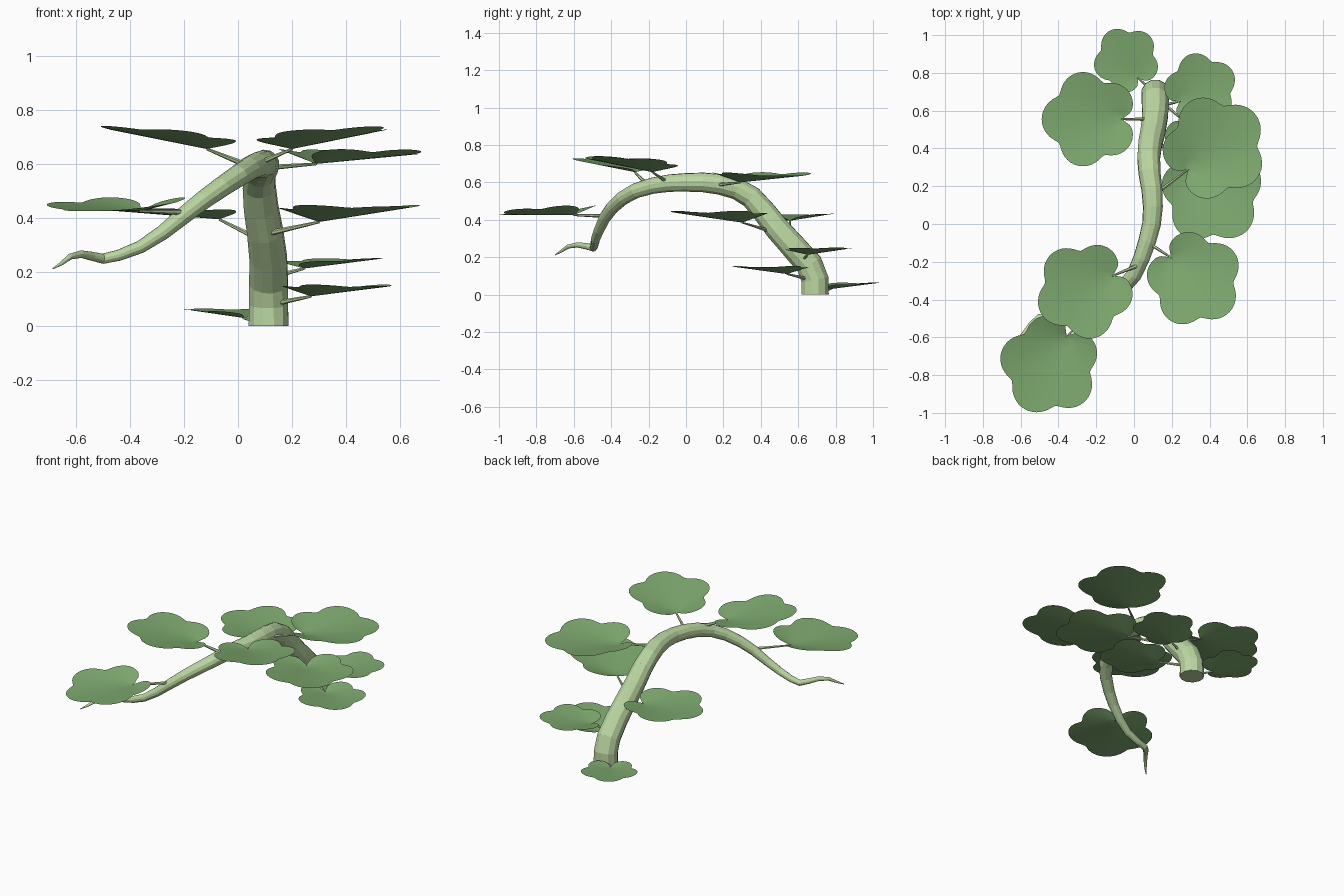
import bpy, bmesh, math
from mathutils import Vector

if "Cube" in bpy.data.objects:
    bpy.data.objects.remove(bpy.data.objects["Cube"])


def material(name, rgb):
    m = bpy.data.materials.new(name)
    m.diffuse_color = (*rgb, 1)
    m.use_nodes = True
    m.node_tree.nodes["Principled BSDF"].inputs["Base Color"].default_value = m.diffuse_color
    return m


STEM = material("pale stem green", (0.50, 0.68, 0.36))
LEAF = material("leaf green", (0.21, 0.40, 0.16))


def finish(name, bm, mat, smooth):
    me = bpy.data.meshes.new(name)
    bm.to_mesh(me)
    bm.free()
    me.materials.append(mat)
    for p in me.polygons:
        p.use_smooth = smooth
    ob = bpy.data.objects.new(name, me)
    bpy.context.collection.objects.link(ob)
    return ob


def tube(name, path, sides, mat):
    """Tapered tube along (x, y, z, radius) points, capped at both ends."""
    bm = bmesh.new()
    pts = [Vector(p[:3]) for p in path]
    rings, side = [], None
    for i, p in enumerate(pts):
        t = (pts[min(i + 1, len(pts) - 1)] - pts[max(i - 1, 0)]).normalized()
        if i == 0 and mat is STEM and sides > 8:
            t = Vector((0, 0, 1))          # base sits flat on the ground
        if side is None:
            side = t.orthogonal()
        side = (side - t * side.dot(t)).normalized()
        up = t.cross(side)
        ring = []
        for k in range(sides):
            a = 2 * math.pi * k / sides
            ring.append(bm.verts.new(p + path[i][3] * (side * math.cos(a) + up * math.sin(a))))
        rings.append(ring)
    for r0, r1 in zip(rings, rings[1:]):
        for k in range(sides):
            n = (k + 1) % sides
            bm.faces.new((r0[k], r0[n], r1[n], r1[k]))
    bm.faces.new(rings[0][::-1])
    bm.faces.new(rings[-1])
    return finish(name, bm, mat, False)


def leaf(name, attach, axis_deg, size, cup, tilt):
    """Five-lobed cupped blade with a notch where the stalk joins."""
    bm = bmesh.new()
    n, rings = 80, 6
    ax = math.radians(axis_deg)
    ca, sa = math.cos(ax), math.sin(ax)

    def vert(u, v):
        z = attach[2] + tilt * u + cup * math.hypot(u, v)
        return bm.verts.new((attach[0] + u * ca - v * sa, attach[1] + u * sa + v * ca, z))

    outline = []
    for k in range(n):
        t = -math.pi + 2 * math.pi * k / n
        lobe = math.sqrt(math.cos(2.5 * t) ** 2 + 0.03) ** 0.8
        notch = 0.12 * math.exp(-((math.pi - abs(t)) / 0.12) ** 2)
        r = size * (0.69 + 0.23 * lobe + 0.05 * math.cos(t) - notch)
        outline.append((r * math.cos(t) + 0.55 * size, r * math.sin(t)))
    centre = vert(0, 0)
    prev = None
    for j in range(1, rings + 1):
        ring = [vert(u * j / rings, v * j / rings) for u, v in outline]
        for k in range(n):
            m = (k + 1) % n
            if prev:
                bm.faces.new((prev[k], ring[k], ring[m], prev[m]))
            else:
                bm.faces.new((centre, ring[k], ring[m]))
        prev = ring
    return finish(name, bm, LEAF, True)


# Arching main stem
tube("main_stem", [
    (0.113, 0.69, 0, 0.076), (0.113, 0.69, 0.08, 0.075), (0.113, 0.66, 0.16, 0.074),
    (0.112, 0.58, 0.25, 0.071), (0.10, 0.49, 0.35, 0.068), (0.085, 0.42, 0.44, 0.065),
    (0.078, 0.35, 0.52, 0.062), (0.082, 0.27, 0.567, 0.059), (0.095, 0.18, 0.59, 0.056),
    (0.10, 0.09, 0.60, 0.053), (0.093, 0.0, 0.60, 0.050), (0.07, -0.09, 0.596, 0.047),
    (0.04, -0.18, 0.582, 0.044), (0.0, -0.27, 0.555, 0.041), (-0.06, -0.34, 0.515, 0.038),
    (-0.13, -0.395, 0.465, 0.035), (-0.20, -0.435, 0.41, 0.032), (-0.28, -0.465, 0.345, 0.028),
    (-0.36, -0.485, 0.293, 0.024), (-0.44, -0.49, 0.262, 0.021), (-0.50, -0.495, 0.249, 0.019),
    (-0.54, -0.53, 0.258, 0.017), (-0.58, -0.58, 0.266, 0.014), (-0.62, -0.63, 0.257, 0.011),
    (-0.655, -0.67, 0.23, 0.007), (-0.685, -0.70, 0.212, 0.002)], 12, STEM)

# Leaves: stalk start, stalk end, axis angle, size, cup, tilt
LEAVES = [
    ((0.11, 0.69, 0.01), (0.02, 0.775, 0.03), 122, 0.19, 0.20, -0.08),
    ((0.12, 0.67, 0.08), (0.27, 0.54, 0.11), -40, 0.23, 0.25, -0.14),
    ((0.12, 0.62, 0.18), (0.245, 0.65, 0.213), 30, 0.21, 0.20, -0.08),
    ((0.10, 0.555, 0.31), (-0.07, 0.555, 0.395), 180, 0.275, 0.20, -0.12),
    ((0.10, 0.45, 0.34), (0.30, 0.30, 0.385), -50, 0.295, 0.27, -0.14),
    ((0.10, 0.15, 0.585), (0.29, 0.29, 0.60), 40, 0.30, 0.27, -0.19),
    ((0.06, -0.09, 0.595), (0.20, -0.18, 0.655), -43, 0.275, 0.21, -0.01),
    ((0.02, -0.22, 0.60), (-0.115, -0.275, 0.655), 207, 0.28, 0.20, 0.0),
    ((-0.19, -0.43, 0.42), (-0.36, -0.60, 0.425), 240, 0.288, 0.25, -0.25),
]
for i, (start, end, axis, size, cup, tilt) in enumerate(LEAVES, 1):
    tube(f"leaf_stalk_{i}", [(*start, 0.011), (*end, 0.005)], 6, STEM)
    leaf(f"leaf_blade_{i}", end, axis, size, cup, tilt)
